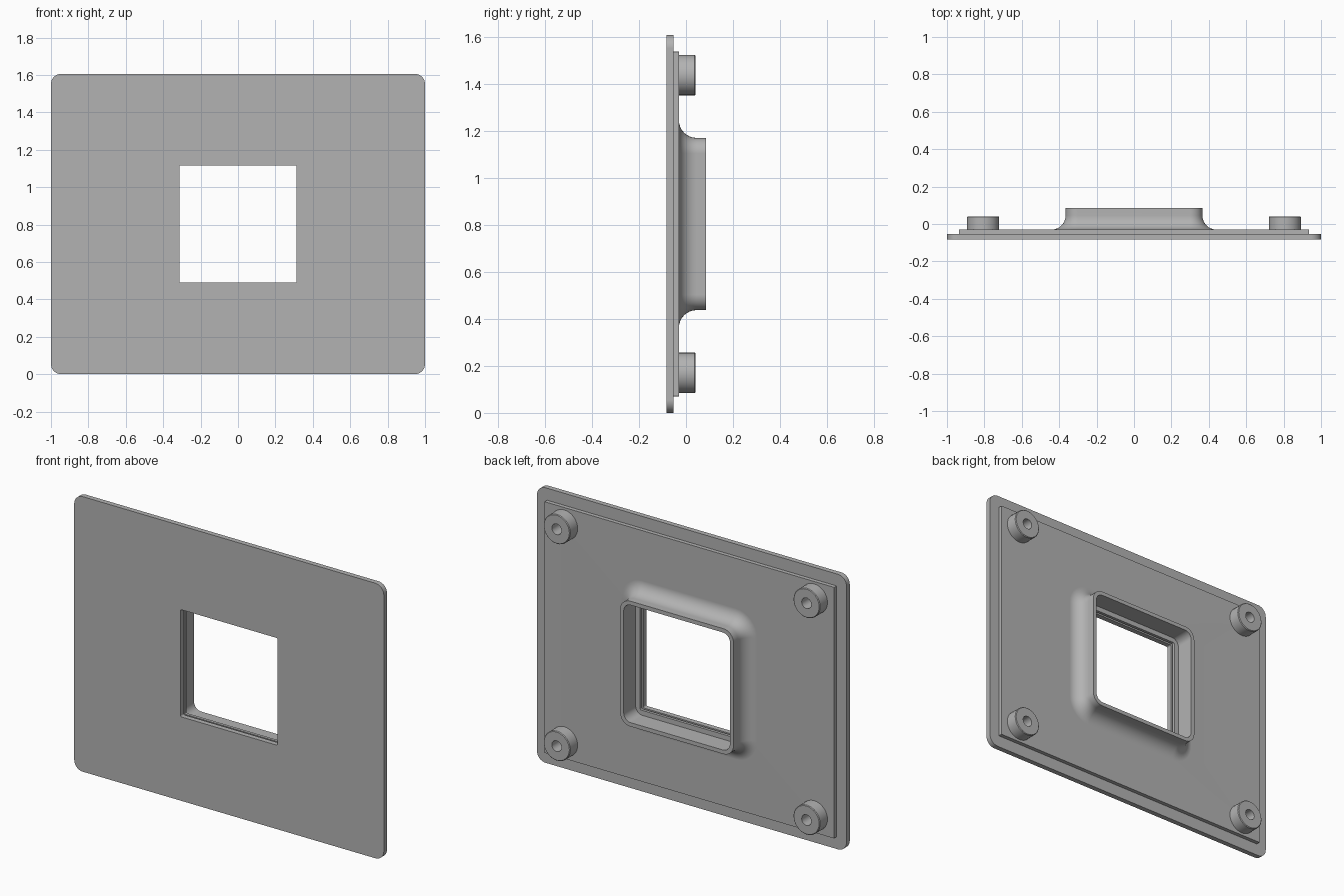
import bpy, bmesh, math

if "Cube" in bpy.data.objects:
    bpy.data.objects.remove(bpy.data.objects["Cube"])

MID_Z = 0.803   # height of the window centre
ARC = 8         # segments per rounded corner

grey = bpy.data.materials.new("plain_grey")
grey.use_nodes = True
grey.diffuse_color = (0.45, 0.45, 0.45, 1)
grey.node_tree.nodes["Principled BSDF"].inputs["Base Color"].default_value = (0.45, 0.45, 0.45, 1)


def outline(bm, half_x, half_z, radius, y, cx, cz):
    """Rounded rectangle of vertices lying at depth y."""
    verts = []
    corners = ((1, 1), (-1, 1), (-1, -1), (1, -1))
    for q, (sx, sz) in enumerate(corners):
        for i in range(ARC + 1):
            a = math.pi / 2 * (q + i / ARC)
            x = cx + sx * (half_x - radius) + radius * math.cos(a)
            z = cz + sz * (half_z - radius) + radius * math.sin(a)
            verts.append(bm.verts.new((x, y, z)))
    return verts


def sweep(name, profile, centre, closed):
    """Skin a series of outlines; closed joins last to first, else caps the last."""
    bm = bmesh.new()
    loops = [outline(bm, *p, *centre) for p in profile]
    pairs = list(zip(loops, loops[1:]))
    if closed:
        pairs.append((loops[-1], loops[0]))
    for a, b in pairs:
        for i in range(len(a)):
            j = (i + 1) % len(a)
            bm.faces.new((a[i], a[j], b[j], b[i]))
    if not closed:
        bm.faces.new(loops[-1])
    bmesh.ops.remove_doubles(bm, verts=bm.verts, dist=0.00005)
    bmesh.ops.recalc_face_normals(bm, faces=bm.faces)
    mesh = bpy.data.meshes.new(name)
    bm.to_mesh(mesh)
    bm.free()
    mesh.materials.append(grey)
    obj = bpy.data.objects.new(name, mesh)
    bpy.context.collection.objects.link(obj)
    bpy.ops.object.select_all(action='DESELECT')
    obj.select_set(True)
    bpy.context.view_layer.objects.active = obj
    bpy.ops.object.shade_smooth_by_angle(angle=math.radians(30))
    weighted = obj.modifiers.new("flat_normals", 'WEIGHTED_NORMAL')
    weighted.keep_sharp = True
    return obj


FRONT, STEP, PANEL, RIM = -0.083, -0.053, -0.03, 0.085

# Face plate and raised panel on its back
profile = [
    (1.0, MID_Z, 0.055, FRONT), (1.0, MID_Z, 0.055, STEP),
    (0.936, 0.733, 0.002, STEP), (0.936, 0.733, 0.002, PANEL),
]

# Flared fillet rising into the collar
collar, flare = 0.366, 0.075
for i in range(9):
    a = math.pi / 2 * i / 8
    grow = flare * (1 - math.sin(a))
    profile.append((collar + grow, collar + grow, 0.065 + grow,
                    PANEL + flare * (1 - math.cos(a))))

# Collar rim, inner wall, seat, groove and front lip of the window
profile += [(h, h, r, y) for h, r, y in (
    (collar, 0.065, RIM), (0.343, 0.045, RIM),
    (0.343, 0.045, -0.025), (0.314, 0.008, -0.025),
    (0.314, 0.008, -0.042), (0.328, 0.008, -0.042),
    (0.328, 0.008, STEP), (0.313, 0.008, STEP),
    (0.313, 0.008, FRONT))]
sweep("window_plate", profile, (0, MID_Z), True)

# Four round mounting bosses with blind screw holes
boss = [(r, r, r, y) for r, y in (
    (0.086, PANEL), (0.086, 0.037), (0.082, 0.041),
    (0.031, 0.041), (0.031, PANEL + 0.001))]
for sx, side in ((1, "left"), (-1, "right")):
    for sz, level in ((1, "upper"), (-1, "lower")):
        sweep(f"{level}_{side}_boss", boss, (sx * 0.807, MID_Z + sz * 0.633), False)
